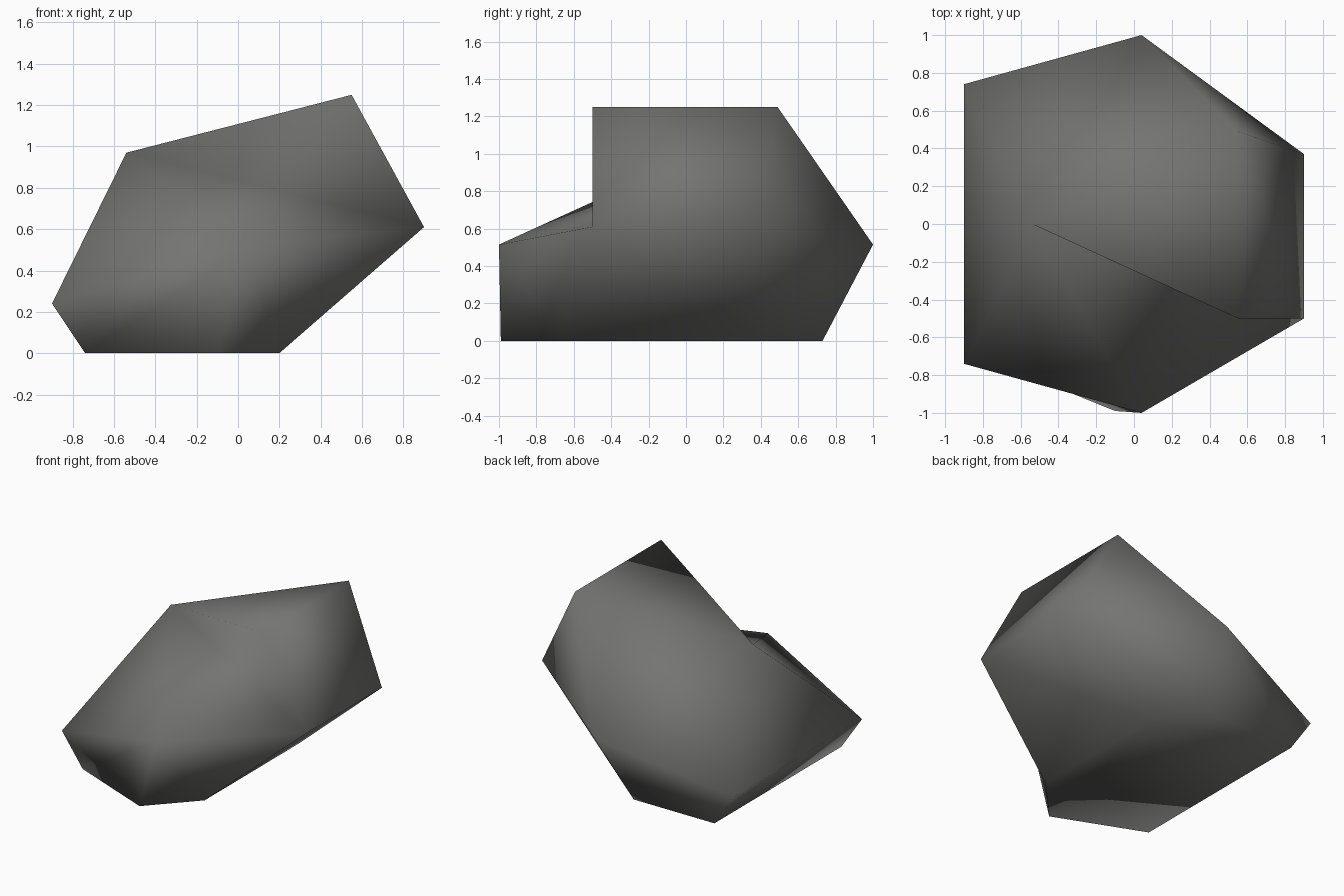
import bpy, bmesh

if "Cube" in bpy.data.objects:
    bpy.data.objects.remove(bpy.data.objects["Cube"])

# Corner points of the boulder, one letter each
P = {
    "C": (-0.54, 0, 0.97),                                   # left peak
    "A": (0.55, -0.5, 1.25), "B": (0.55, 0.49, 1.25),        # top ridge
    "G": (0.9, -0.5, 0.61), "F": (0.9, 0.37, 0.61),          # right edge
    "H": (0.04, -1, 0.515), "I": (0.04, 1, 0.515),           # front and back tips
    "D": (-0.9, -0.74, 0.24), "E": (-0.9, 0.74, 0.24),       # left edge
    "M": (-0.74, -0.73, 0), "J": (-0.1, -0.99, 0), "N": (0.2, -0.67, 0),  # base
    "Q": (0.2, 0.41, 0), "K": (-0.09, 0.73, 0), "L": (-0.74, 0.73, 0),
}
# Facets: crown, hollow front, sides, base
FACES = ("CAB CBI CIE CED CDH BAGF BFI "
         "CHG CGA "
         "DHM HJM HJN HNG GNQF IFK FQK EIL IKL DELM "
         "MJNQKL").split()

bm = bmesh.new()
v = {k: bm.verts.new(co) for k, co in P.items()}
for f in FACES:
    bm.faces.new([v[c] for c in f]).smooth = True
bmesh.ops.recalc_face_normals(bm, faces=bm.faces[:])
mesh = bpy.data.meshes.new("boulder")
bm.to_mesh(mesh)
bm.free()

# Single stone colour
stone = bpy.data.materials.new("grey stone")
stone.diffuse_color = (0.175, 0.178, 0.17, 1)
stone.use_nodes = True
stone.node_tree.nodes["Principled BSDF"].inputs["Base Color"].default_value = stone.diffuse_color
mesh.materials.append(stone)
bpy.context.collection.objects.link(bpy.data.objects.new("boulder", mesh))
